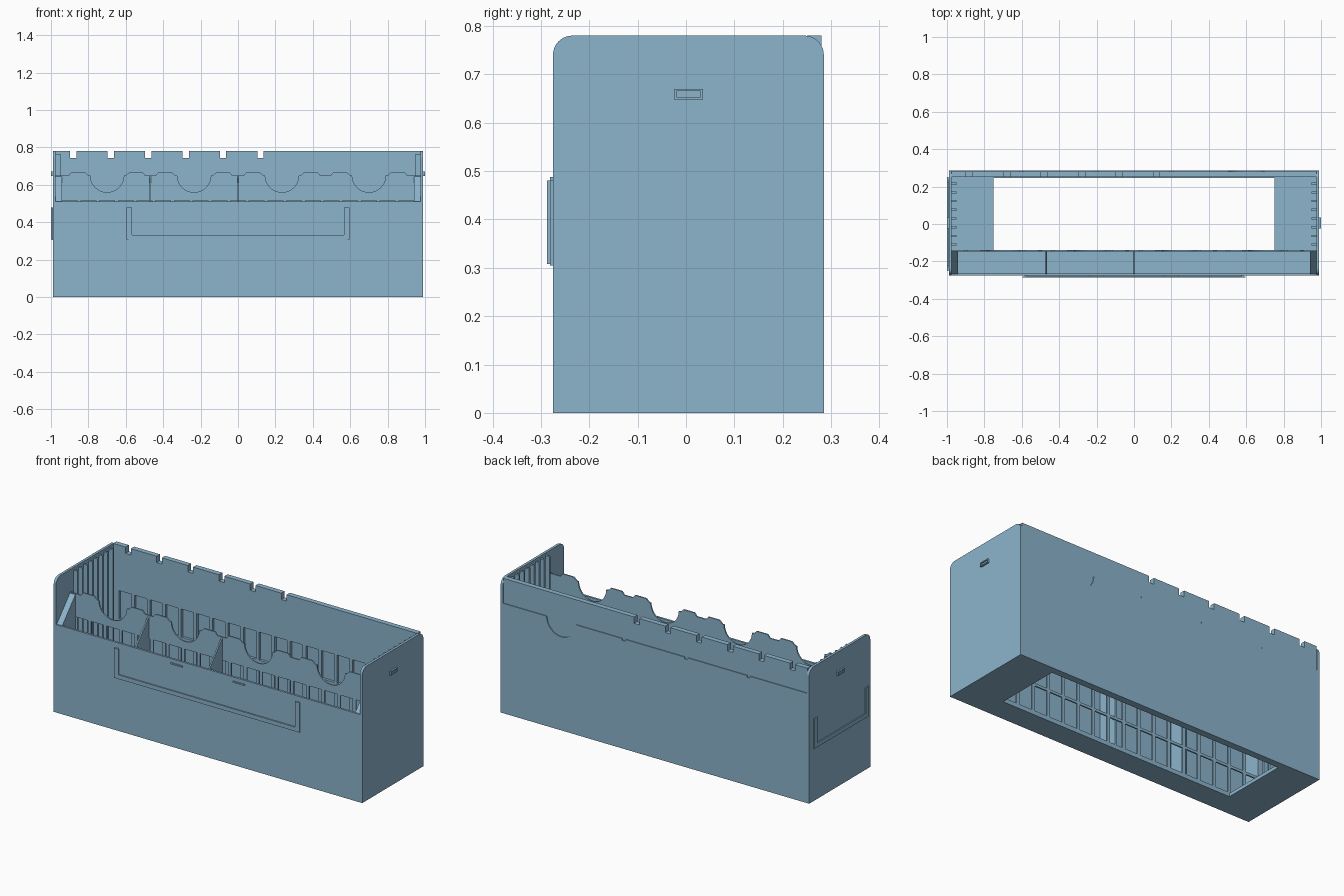
import bpy, bmesh, math

if "Cube" in bpy.data.objects:
    bpy.data.objects.remove(bpy.data.objects["Cube"])

blue = bpy.data.materials.new("dusty blue plastic")
blue.diffuse_color = (0.263, 0.456, 0.604, 1)
blue.use_nodes = True
blue.node_tree.nodes["Principled BSDF"].inputs["Base Color"].default_value = blue.diffuse_color


def finish(name, bm):
    bmesh.ops.recalc_face_normals(bm, faces=bm.faces)
    me = bpy.data.meshes.new(name)
    bm.to_mesh(me)
    bm.free()
    me.materials.append(blue)
    ob = bpy.data.objects.new(name, me)
    bpy.context.collection.objects.link(ob)
    return ob


def boxes(name, items):
    """One object made of boxes (x0, x1, y0, y1, z0, z1)."""
    bm = bmesh.new()
    for x0, x1, y0, y1, z0, z1 in items:
        vs = bmesh.ops.create_cube(bm, size=1)["verts"]
        for v in vs:
            v.co = ((x0 + x1) / 2 + v.co.x * (x1 - x0),
                    (y0 + y1) / 2 + v.co.y * (y1 - y0),
                    (z0 + z1) / 2 + v.co.z * (z1 - z0))
    return finish(name, bm)


def prism(name, pts, axis, a, b):
    """Extrude a profile: (x, z) along y, or (y, z) along x."""
    bm = bmesh.new()
    make = (lambda p: (p[0], a, p[1])) if axis == "y" else (lambda p: (a, p[0], p[1]))
    f = bm.faces.new([bm.verts.new(make(p)) for p in pts])
    new = bmesh.ops.extrude_face_region(bm, geom=[f])["geom"]
    d = (0, b - a, 0) if axis == "y" else (b - a, 0, 0)
    bmesh.ops.translate(bm, verts=[v for v in new if isinstance(v, bmesh.types.BMVert)], vec=d)
    return finish(name, bm)


def arc(cx, cz, r, a0, a1, n):
    return [(cx + r * math.cos(math.radians(a0 + (a1 - a0) * i / n)),
             cz + r * math.sin(math.radians(a0 + (a1 - a0) * i / n))) for i in range(n + 1)]


# Side walls with rounded top corners
side = [(-0.275, 0), (0.285, 0)] + arc(0.245, 0.74, 0.04, 0, 90, 8) + arc(-0.235, 0.74, 0.04, 90, 180, 8)
for s, n in ((-1, "left"), (1, "right")):
    prism(n + "_wall", side, "x", s * 0.975, s * 0.99)
    # Vertical guide ribs inside each end
    boxes(n + "_guide_ribs", [(min(s * .95, s * .977), max(s * .95, s * .977), y - .006, y + .006, .01, .765)
                              for y in [-.11 + .0465 * i for i in range(8)]])
    # Sloped end block of the front tray
    prism(n + "_tray_end", [(-.268, .01), (-.143, .01), (-.143, .65), (-.268, .51)], "x", s * .94, s * .98)
    # Small catch on the outside: a rectangular rim with a shallow middle
    xs = sorted((s * .985, s * 1.0))
    xm = sorted((s * .985, s * .994))
    boxes(n + "_catch", [(*xs, -.025, .035, .648, .653), (*xs, -.025, .035, .665, .67),
                         (*xs, -.025, -.02, .65, .668), (*xs, .03, .035, .65, .668),
                         (*xm, -.022, .032, .65, .668)])

# Floor with a large opening
boxes("floor", [(-.98, .98, -.27, -.14, 0, .02), (-.98, .98, .245, .28, 0, .02),
                (-.98, -.75, -.14, .245, 0, .02), (.75, .98, -.14, .245, 0, .02)])

# Front wall
boxes("front_wall", [(-.98, .98, -.275, -.263, 0, .51)])


# Lattice of tall windows shared by the partition and the back wall
def lattice(y0, y1):
    bars = [(-.976, -.94, y0, y1, .01, .516), (.94, .976, y0, y1, .01, .516)]
    bars += [(x / 100 - .01, x / 100 + .01, y0, y1, .01, .516) for x in range(-85, 86, 10)]
    bars += [(-.976, .976, y0, y1, z, z + .015) for z in (.01, .172, .338)]
    return bars


boxes("partition_lattice", lattice(-.148, -.14))
boxes("back_lattice", lattice(.25, .266))

# Partition top edge with finger scoops and raised tabs
top = [(-.976, .516), (-.976, .65)]
for c in (-.7, -.235, .235, .7):
    top += [(c - .205, .65), (c - .19, .668), (c - .12, .668), (c - .1, .65)]
    top += arc(c, .65, .09, 180, 360, 16)
    top += [(c + .1, .65), (c + .12, .668), (c + .19, .668), (c + .205, .65)]
top += [(.976, .65), (.976, .516)]
prism("partition_top", top, "y", -.148, -.14)

# Thin sloped dividers in the front tray
for i, x in enumerate((-.47, 0)):
    prism("tray_divider_%d" % i, [(-.268, .01), (-.145, .01), (-.145, .65), (-.268, .51)], "x", x - .004, x + .004)

# Back wall: notched upper panel
notched = [(-.976, .516), (-.976, .78)]
for x in (-.88, -.68, -.48, -.28, -.08, .12):
    notched += [(x - .017, .78), (x - .017, .743), (x + .017, .743), (x + .017, .78)]
notched += [(.976, .78), (.976, .516)]
prism("back_upper_panel", notched, "y", .25, .28)
boxes("back_lower_panel", [(-.976, .976, .265, .28, 0, .517)])

# Back wall: outer skin below the seam, with thumb scoop and small notches
skin = [(-.976, 0), (-.976, .637)]
for x in (-.6, -.2, .2):
    skin += [(x - .01, .637), (x - .01, .627), (x + .01, .627), (x + .01, .637)]
skin += arc(.6, .637, .095, 180, 360, 20) + [(.976, .637), (.976, 0)]
prism("back_skin", skin, "y", .279, .285)

# Front label holder: U-shaped rail with a wider outer lip
prism("front_label_rail", [(-.585, .48), (-.585, .305), (.585, .305), (.585, .48),
                           (.575, .48), (.575, .318), (-.575, .318), (-.575, .48)], "y", -.281, -.27)
prism("front_label_lip", [(-.595, .48), (-.595, .308), (.595, .308), (.595, .48),
                          (.567, .48), (.567, .332), (-.567, .332), (-.567, .48)], "y", -.287, -.28)
boxes("front_label_stops", [(x - .037, x + .037, -.281, -.27, .48, .488) for x in (-.2, .2)])

# Left label holder
prism("left_label_rail", [(.24, .48), (.24, .305), (-.24, .305), (-.24, .48),
                          (-.23, .48), (-.23, .318), (.23, .318), (.23, .48)], "x", -.994, -.985)
prism("left_label_lip", [(.25, .48), (.25, .308), (-.25, .308), (-.25, .48),
                         (-.222, .48), (-.222, .332), (.222, .332), (.222, .48)], "x", -1.0, -.993)
